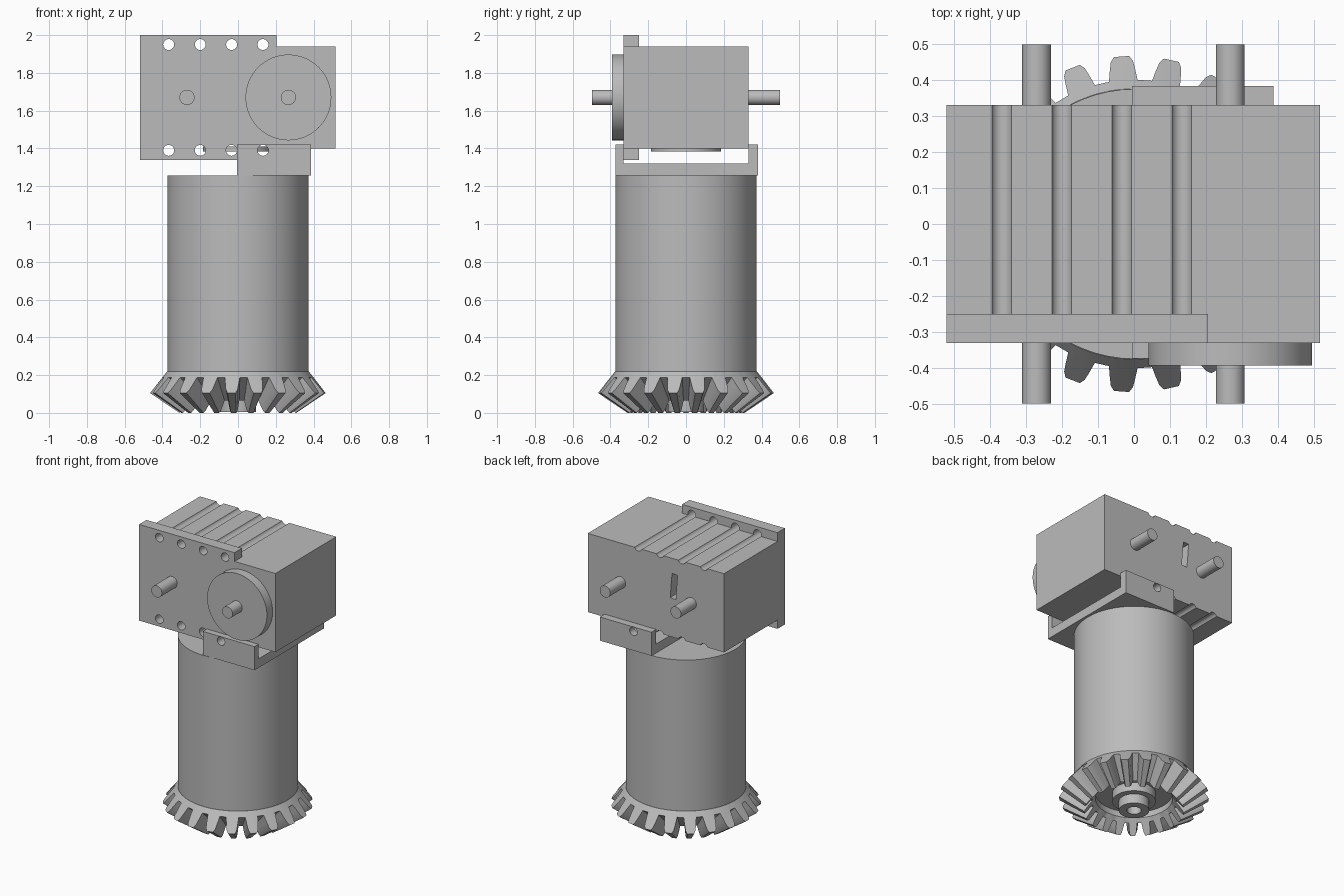
import bpy
import bmesh
import math
from mathutils import Matrix, Vector

if "Cube" in bpy.data.objects:
    bpy.data.objects.remove(bpy.data.objects["Cube"], do_unlink=True)

grey = bpy.data.materials.new("machined_grey")
grey.use_nodes = True
grey.diffuse_color = (0.5, 0.5, 0.5, 1)
grey.node_tree.nodes["Principled BSDF"].inputs["Base Color"].default_value = (0.5, 0.5, 0.5, 1)


def finish(name, bm):
    bmesh.ops.recalc_face_normals(bm, faces=bm.faces)
    mesh = bpy.data.meshes.new(name)
    bm.to_mesh(mesh)
    bm.free()
    mesh.materials.append(grey)
    ob = bpy.data.objects.new(name, mesh)
    bpy.context.collection.objects.link(ob)
    return ob


def activate(ob):
    bpy.ops.object.select_all(action='DESELECT')
    ob.select_set(True)
    bpy.context.view_layer.objects.active = ob


def smooth(ob):
    activate(ob)
    bpy.ops.object.shade_smooth_by_angle(angle=math.radians(30))


def add_box(bm, x, y, z, tilt=0):
    mid = Vector([(a + b) / 2 for a, b in (x, y, z)])
    size = [b - a for a, b in (x, y, z)]
    m = Matrix.Translation(mid) @ Matrix.Rotation(tilt, 4, 'Y') @ Matrix.Diagonal((*size, 1))
    bmesh.ops.create_cube(bm, size=1, matrix=m)


def box(name, *spans, tilt=0):
    bm = bmesh.new()
    add_box(bm, *spans, tilt=tilt)
    return finish(name, bm)


def add_rod(bm, x, z, r, y0, y1, sides=32):
    m = Matrix.Translation((x, (y0 + y1) / 2, z)) @ Matrix.Rotation(math.pi / 2, 4, 'X')
    bmesh.ops.create_cone(bm, cap_ends=True, segments=sides, radius1=r, radius2=r,
                          depth=y1 - y0, matrix=m)


def rod(name, *args):
    bm = bmesh.new()
    add_rod(bm, *args)
    ob = finish(name, bm)
    smooth(ob)
    return ob


def lathe(name, profile, sides=64, closed=False):
    bm = bmesh.new()
    verts = [bm.verts.new((r, 0, z)) for r, z in profile]
    pairs = list(zip(verts, verts[1:]))
    if closed:
        pairs.append((verts[-1], verts[0]))
    edges = [bm.edges.new(p) for p in pairs]
    bmesh.ops.spin(bm, geom=verts + edges, cent=(0, 0, 0), axis=(0, 0, 1),
                   angle=math.tau, steps=sides)
    bmesh.ops.remove_doubles(bm, verts=bm.verts, dist=0.0001)
    ob = finish(name, bm)
    smooth(ob)
    return ob


def boolean(ob, other, operation):
    activate(ob)
    mod = ob.modifiers.new("bool", 'BOOLEAN')
    mod.object, mod.operation, mod.solver = other, operation, 'EXACT'
    bpy.ops.object.modifier_apply(modifier=mod.name)


# Gearbox housing with its raised front plate
housing = box("gearbox_housing", (-0.52, 0.515), (-0.33, 0.33), (1.40, 1.94))
plate = box("front_plate", (-0.52, 0.205), (-0.33, -0.25), (1.34, 2.0))
boolean(housing, plate, 'UNION')
bpy.data.objects.remove(plate, do_unlink=True)

# U-shaped motor bracket
bracket = box("motor_bracket", (-0.005, 0.387), (-0.373, 0.382), (1.258, 1.42))
channel = box("channel_cutter", (-0.1, 0.5), (-0.33, 0.33), (1.32, 1.5))
boolean(bracket, channel, 'DIFFERENCE')
bpy.data.objects.remove(channel, do_unlink=True)

# Bolt holes that run on as grooves along the housing
bm = bmesh.new()
for z in (1.39, 1.95):
    for x in (-0.367, -0.2, -0.034, 0.132):
        add_rod(bm, x, z, 0.029, -0.5, 0.5, 24)
holes = finish("hole_cutter", bm)
slot = box("slot_cutter", (-0.16, -0.118), (0.2, 0.4), (1.665, 1.835), tilt=-0.08)
for part in (housing, bracket):
    boolean(part, holes, 'DIFFERENCE')
boolean(housing, slot, 'DIFFERENCE')
for cutter in (holes, slot):
    bpy.data.objects.remove(cutter, do_unlink=True)
for part in (housing, bracket):
    smooth(part)

# Shafts and front disc
rod("right_shaft", -0.27, 1.67, 0.04, -0.497, 0.497)
rod("left_shaft", 0.267, 1.67, 0.04, -0.497, 0.497)
rod("front_disc", 0.267, 1.67, 0.227, -0.392, -0.33, 64)

# Motor body and the boss under the housing
lathe("motor_body", [(0, 0.2), (0.374, 0.2), (0.374, 1.256), (0, 1.256)])
lathe("housing_boss", [(0, 1.383), (0.185, 1.383), (0.185, 1.41), (0, 1.41)])

# Bevel gear: cross-sections blend between root and tip around each tooth
TEETH = 21
steps = [(-5.7, 0), (-4.7, 0.45), (-3.9, 0.8), (-2.6, 1), (2.6, 1), (3.9, 0.8), (4.7, 0.45), (5.7, 0)]
root = [(0.375, 0.22), (0.4, 0.188), (0.262, 0.065), (0.24, 0.09), (0.24, 0.13)]
tip = [(0.375, 0.22), (0.466, 0.105), (0.31, 0.0), (0.24, 0.09), (0.24, 0.13)]
bm = bmesh.new()
sections = []
for tooth in range(TEETH):
    for offset, f in steps:
        a = math.pi + math.tau * tooth / TEETH + math.radians(offset)
        ring = []
        for (r0, z0), (r1, z1) in zip(root, tip):
            r, z = r0 + (r1 - r0) * f, z0 + (z1 - z0) * f
            ring.append(bm.verts.new((r * math.cos(a), r * math.sin(a), z)))
        sections.append(ring)
for i, ring in enumerate(sections):
    after = sections[(i + 1) % len(sections)]
    for k in range(len(root) - 1):
        bm.faces.new((ring[k], ring[k + 1], after[k + 1], after[k]))
bm.faces.new([s[0] for s in sections])
bm.faces.new([s[-1] for s in sections])
smooth(finish("bevel_gear", bm))

# Gear hub and hollow output shaft
lathe("gear_hub", [(0.09, 0.14), (0.135, 0.14), (0.135, 0.07), (0.09, 0.07)], 48, True)
lathe("output_shaft", [(0.045, 0.14), (0.095, 0.14), (0.095, 0.005), (0.045, 0.005)], 48, True)
